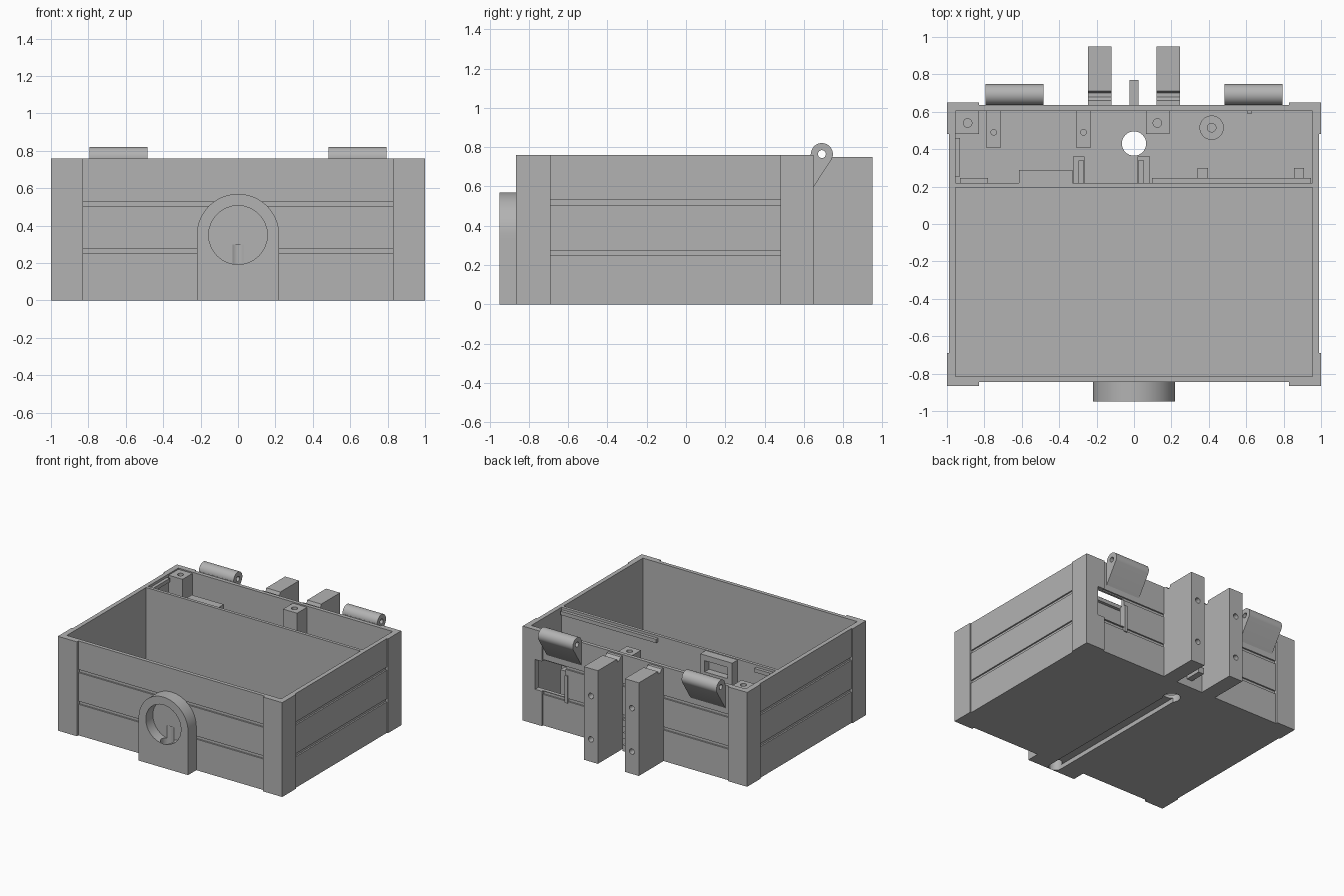
import bpy, bmesh, math
from mathutils import Vector

cube = bpy.data.objects.get("Cube")
if cube:
    bpy.data.objects.remove(cube)

GREY = (0.45, 0.45, 0.45, 1)
mat = bpy.data.materials.new("plain grey")
mat.use_nodes = True
mat.diffuse_color = GREY
mat.node_tree.nodes["Principled BSDF"].inputs["Base Color"].default_value = GREY


def prism(name, pts, axis, a, b):
    """Extrude a 2D outline along an axis; the outline uses the other two axes in order."""
    def place(p, d):
        return {"x": (d, p[0], p[1]), "y": (p[0], d, p[1]), "z": (p[0], p[1], d)}[axis]
    bm = bmesh.new()
    low = [bm.verts.new(place(p, a)) for p in pts]
    high = [bm.verts.new(place(p, b)) for p in pts]
    bm.faces.new(low)
    bm.faces.new(high)
    for i in range(len(pts)):
        j = (i + 1) % len(pts)
        bm.faces.new((low[i], low[j], high[j], high[i]))
    bmesh.ops.recalc_face_normals(bm, faces=bm.faces)
    mesh = bpy.data.meshes.new(name)
    bm.to_mesh(mesh)
    bm.free()
    mesh.materials.append(mat)
    ob = bpy.data.objects.new(name, mesh)
    bpy.context.collection.objects.link(ob)
    return ob


def box(name, x0, x1, y0, y1, z0, z1):
    return prism(name, [(x0, y0), (x1, y0), (x1, y1), (x0, y1)], "z", z0, z1)


def arc(u, v, r, start=0, end=360, n=48):
    full = end - start == 360
    count = n if full else n + 1
    angles = [math.radians(start + (end - start) * i / n) for i in range(count)]
    return [(u + r * math.cos(t), v + r * math.sin(t)) for t in angles]


def select(ob):
    bpy.ops.object.select_all(action="DESELECT")
    ob.select_set(True)
    bpy.context.view_layer.objects.active = ob


def cut(ob, *cutters):
    select(ob)
    for c in cutters:
        mod = ob.modifiers.new("cut", "BOOLEAN")
        mod.operation, mod.solver, mod.object = "DIFFERENCE", "EXACT", c
        bpy.ops.object.modifier_apply(modifier=mod.name)
        bpy.data.objects.remove(c)
    return ob


def smooth(ob):
    select(ob)
    bpy.ops.object.shade_smooth_by_angle(angle=math.radians(30))


def drill(u, v, r, axis, a, b):
    return prism("cutter", arc(u, v, r, n=32), axis, a, b)


TOP, FLOOR = 0.76, 0.06

# Crate: plan outline with corner posts standing proud, then hollowed
PX, PY0, PY1 = 0.83, -0.69, 0.48
half = [(PX, -0.845), (PX, -0.865), (1, -0.865), (1, PY0), (0.99, PY0),
        (0.99, PY1), (1, PY1), (1, 0.65), (PX, 0.65), (PX, 0.635)]
crate = prism("crate_walls", half + [(-x, y) for x, y in reversed(half)], "z", 0, TOP)
cut(crate,
    box("cutter", -0.955, 0.955, -0.815, 0.195, FLOOR, 1),
    box("cutter", -0.955, 0.955, 0.22, 0.605, FLOOR, 1))

# Plank grooves on all four sides
for z in (0.25, 0.505):
    for s in (-1, 1):
        cut(crate, box("cutter", *sorted((s * 0.978, s * 0.999)), PY0, PY1, z, z + 0.025))
    cut(crate, box("cutter", -PX, PX, -0.9, -0.833, z, z + 0.025),
        box("cutter", -PX, PX, 0.623, 0.7, z, z + 0.025))

# Socket opening in the back wall, cable hole and cable channel under the floor
channel = arc(0, -0.89, 0.05, 180, 360, 16) + arc(0, 0.43, 0.05, 0, 180, 16)
cut(crate, box("cutter", 0.63, 0.89, 0.58, 0.7, 0.28, 0.52),
    drill(0, 0.43, 0.065, "z", -0.1, 0.2),
    prism("cutter", channel, "z", -0.1, 0.035))
smooth(crate)
box("socket_frame", 0.605, 0.63, 0.59, 0.645, 0.24, 0.46)

# Arched lamp housing on the front with a round recess
arch = [(-0.22, 0), (0.22, 0)] + arc(0, 0.35, 0.22, 0, 180, 40)
housing = prism("front_arch", arch, "y", -0.95, -0.845)
cut(housing, drill(0, 0.35, 0.157, "y", -1, -0.86),
    drill(0, -0.9, 0.05, "z", -0.1, 0.3),
    box("cutter", -0.05, 0.05, -0.9, -0.8, -0.1, 0.035))
smooth(housing)

# Hinge knuckles: teardrop section with a pin hole
knuckle = [(0.635, 0.765), (0.635, 0.575)] + arc(0.692, 0.765, 0.056, -28, 180, 32)
for side, x0 in (("left", 0.485), ("right", -0.795)):
    hinge = prism("hinge_" + side, knuckle, "x", x0, x0 + 0.31)
    cut(hinge, drill(0.692, 0.765, 0.02, "x", -1, 1))
    smooth(hinge)

# Rear mounting rails with a top notch and screw holes
rail_side = [(0.63, 0), (0.95, 0), (0.95, 0.75), (0.71, 0.75), (0.70, 0.725),
             (0.68, 0.725), (0.66, 0.75), (0.63, 0.75)]
for side, x0 in (("left", 0.12), ("right", -0.245)):
    rail = prism("rail_" + side, rail_side, "x", x0, x0 + 0.125)
    for z in (0.18, 0.53):
        cut(rail, drill(x0 + 0.0625, z, 0.022, "y", 0.8, 1))
    smooth(rail)

# Small cable guide tabs between the rails
for i in range(3):
    z = 0.06 + i * 0.1
    box("cable_tab", -0.025, 0.025, 0.62, 0.77, z, z + 0.05)

# Screw blocks, standoffs and a round boss in the rear compartment
blocks = [("screw_block", -0.955, -0.83, 0.48, 0.75, -0.89, 0.54, 0.023),
          ("screw_block", 0.065, 0.19, 0.48, 0.75, 0.125, 0.54, 0.023),
          ("standoff", -0.79, -0.71, 0.41, 0.3, -0.75, 0.49, 0.015),
          ("standoff", -0.31, -0.23, 0.41, 0.3, -0.27, 0.49, 0.015)]
for name, x0, x1, y0, z, hx, hy, r in blocks:
    ob = box(name, x0, x1, y0, 0.61, FLOOR - 0.01, z)
    smooth(cut(ob, drill(hx, hy, r, "z", z - 0.15, 1)))
boss = prism("round_boss", arc(0.415, 0.515, 0.065), "z", FLOOR - 0.01, 0.25)
smooth(cut(boss, drill(0.415, 0.515, 0.023, "z", 0.1, 1)))

# Switch holder on the partition, with a recessed window
holder = box("switch_holder", -0.615, -0.33, 0.215, 0.29, 0.56, 0.755)
cut(holder, box("cutter", -0.575, -0.37, 0.235, 0.4, 0.62, 0.71))

# Ledges and tabs near the rim
box("long_ledge", 0.095, 0.945, 0.215, 0.245, 0.71, 0.74)
box("short_ledge", -0.93, -0.78, 0.215, 0.245, 0.71, 0.74)
box("side_ledge", -0.96, -0.93, 0.255, 0.46, 0.71, 0.74)
for x in (0.34, 0.855):
    box("ledge_tab", x, x + 0.055, 0.24, 0.3, FLOOR - 0.01, 0.3)

# Paired card brackets standing on the floor
for x0, x1, ix in ((-0.325, -0.265, -0.295), (0.02, 0.085, 0.025)):
    bracket = box("card_bracket", x0, x1, 0.215, 0.36, FLOOR - 0.01, 0.3)
    cut(bracket, box("cutter", ix, ix + 0.025, 0.2, 0.34, 0.12, 1))
